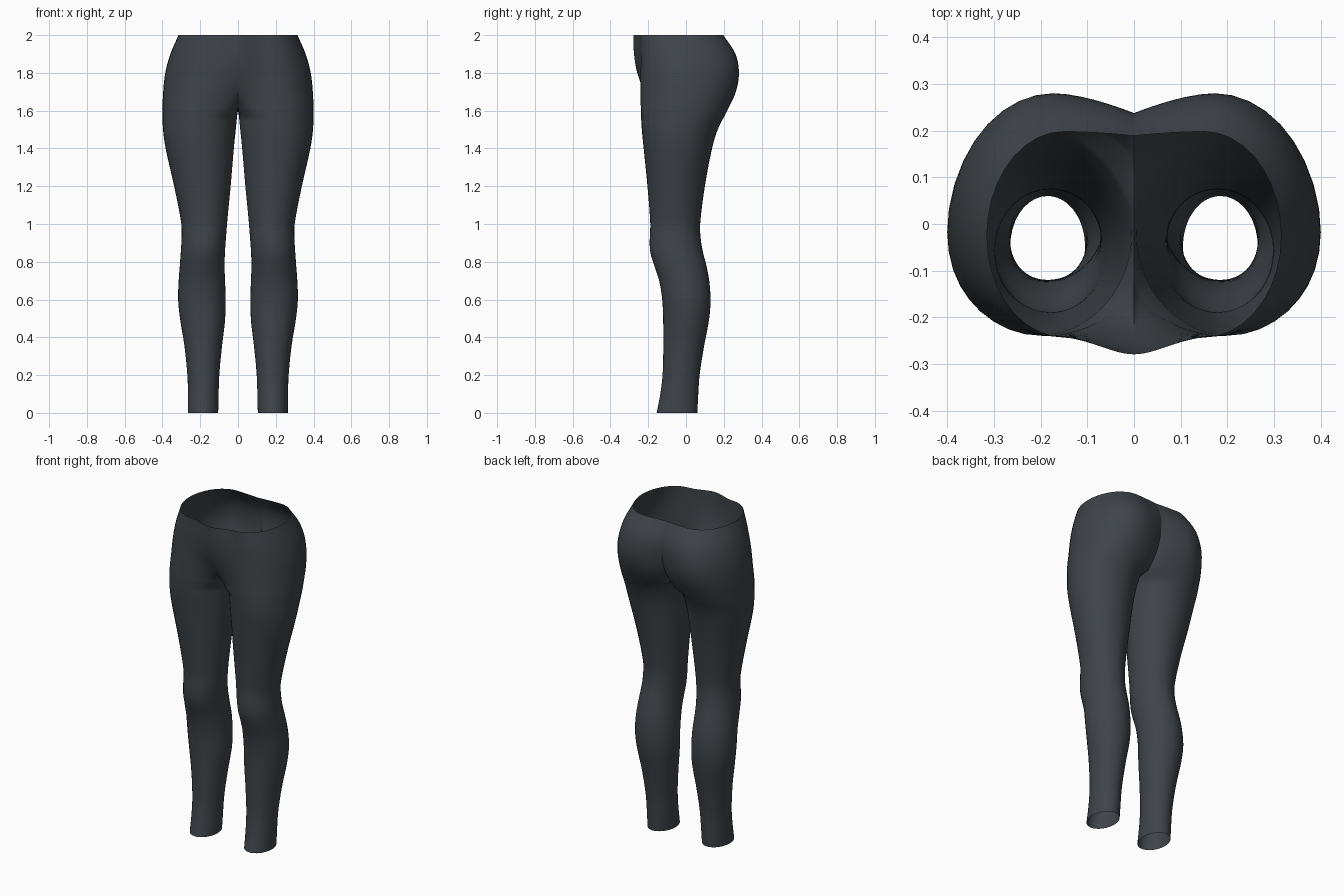
import bpy, bmesh, math

if "Cube" in bpy.data.objects:
    bpy.data.objects.remove(bpy.data.objects["Cube"])

# Outer shape by height: z, outer x, front y, back y
BODY = [
    (0.0, .265, -.155, .060), (.1, .265, -.136, .065), (.2, .268, -.124, .072),
    (.35, .283, -.120, .095), (.5, .307, -.121, .123), (.6, .317, -.126, .130),
    (.7, .314, -.142, .123), (.78, .308, -.168, .108), (.85, .303, -.189, .090),
    (.92, .299, -.192, .078), (1.0, .300, -.189, .075), (1.2, .338, -.204, .100),
    (1.4, .383, -.224, .138), (1.5, .397, -.234, .168), (1.6, .400, -.239, .218),
    (1.7, .396, -.240, .264), (1.8, .385, -.240, .280), (1.9, .358, -.242, .262),
    (2.0, .315, -.242, .198)]
# Inner side of each leg: z, inner x
INNER = [(0.0, .105), (.2, .099), (.35, .085), (.5, .068), (.65, .067), (.8, .071),
         (1.0, .058), (1.2, .039), (1.4, .022), (1.5, .012), (1.6, .002)]
# Centre line of the hips: z, front y, back y, roundness towards the crotch, bulge x
HIPS = [(1.6, -.10, .11, 1, .200), (1.65, -.175, .165, .7, .190), (1.7, -.218, .203, .35, .180),
        (1.8, -.258, .233, 0, .172), (1.9, -.275, .233, 0, .162), (2.0, -.279, .189, 0, .150)]
CROTCH = 1.6
T_END = math.radians(65)
Q, NI = 9, 8                      # segments per quarter, segments of the inner arc


def sample(table, z):
    """Smooth (cubic) interpolation of a table by its first column."""
    i = 0
    while i < len(table) - 2 and z > table[i + 1][0]:
        i += 1
    a, b = table[i], table[i + 1]
    p, n = table[max(i - 1, 0)], table[min(i + 2, len(table) - 1)]
    h = b[0] - a[0]
    t = (z - a[0]) / h
    out = []
    for k in range(1, len(a)):
        ma = (b[k] - p[k]) / (b[0] - p[0]) * h
        mb = (n[k] - a[k]) / (n[0] - a[0]) * h
        out.append((2*t**3 - 3*t*t + 1) * a[k] + (t**3 - 2*t*t + t) * ma
                   + (3*t*t - 2*t**3) * b[k] + (t**3 - t*t) * mb)
    return out


def outer_arc(z, cx, xo, yf, ym, yb):
    """Front bulge round the outside to the back bulge."""
    pts = []
    for i in range(2 * Q + 1):
        a = -math.pi / 2 + math.pi * i / (2 * Q)
        y = ym + math.sin(a) * ((yb - ym) if a > 0 else (ym - yf))
        pts.append((cx + (xo - cx) * math.cos(a), y, z))
    return pts


def leg_ring(z):
    xo, yf, yb = sample(BODY, z)
    xi, = sample(INNER, z)
    cx, ym = (xi + xo) / 2, (yf + yb) / 2

    def inner(t, y_end):
        return (cx - (cx - xi) * math.sin(t), ym + (y_end - ym) * math.cos(t), z)
    ts = [T_END * i / Q for i in range(1, Q + 1)]
    front = [inner(t, yf) for t in reversed(ts)]
    back = [inner(t, yb) for t in ts]
    arc = []
    for i in range(1, NI):
        t = T_END + (math.pi - 2 * T_END) * i / NI
        arc.append(inner(t, yb) if t <= math.pi / 2 else inner(math.pi - t, yf))
    return front + outer_arc(z, cx, xo, yf, ym, yb) + back + arc


def hip_ring(z):
    xo, yf, yb = sample(BODY, z)
    yf0, yb0, e, cx = sample(HIPS, z)
    e = min(max(e, 0), 1)
    ym = (yf + yb) / 2 * .7 - .01
    front, back = [], []
    for i in range(1, Q + 1):
        t = math.pi / 2 * i / Q
        s = math.sin(t)
        x = 0 if i == Q else cx * (1 - s)
        rnd = 1 - math.cos(t)
        wf = e * rnd + (1 - e) * s * s * (3 - 2 * s)
        wb = e * rnd + (1 - e) * s ** 1.7
        front.insert(0, (x, yf + (yf0 - yf) * wf, z))
        back.append((x, yb + (yb0 - yb) * wb, z))
    return front + outer_arc(z, cx, xo, yf, ym, yb) + back


def bridge(bm, low, high, closed):
    n = len(low)
    for i in range(n if closed else n - 1):
        j = (i + 1) % n
        bm.faces.new((low[i], low[j], high[j], high[i]))


bm = bmesh.new()

# Hips: open half rings from the crotch to the waist
hips = [[bm.verts.new(p) for p in hip_ring(CROTCH + .4 * i / 20)] for i in range(21)]
for lo, hi in zip(hips, hips[1:]):
    bridge(bm, lo, hi, False)

# Leg: closed rings, the last one sharing the crotch ring of the hips
legs = [[bm.verts.new(p) for p in leg_ring(CROTCH * i / 56)] for i in range(56)]
y_b, y_f = hips[0][-1].co.y, hips[0][0].co.y
seam = [bm.verts.new((0, y_b + (y_f - y_b) * i / NI, CROTCH)) for i in range(1, NI)]
legs.append(hips[0] + seam)
for lo, hi in zip(legs, legs[1:]):
    bridge(bm, lo, hi, True)

# Mirrored half, welded on the centre line
half = bm.verts[:] + bm.edges[:] + bm.faces[:]
bmesh.ops.mirror(bm, geom=half, axis='X', merge_dist=1e-5)
bmesh.ops.remove_doubles(bm, verts=bm.verts[:], dist=1e-5)
bmesh.ops.recalc_face_normals(bm, faces=bm.faces[:])
# Make the shell face outwards
bm.faces.ensure_lookup_table()
outermost = max(bm.faces, key=lambda f: f.calc_center_median().x)
if outermost.normal.x < 0:
    bmesh.ops.reverse_faces(bm, faces=bm.faces[:])

mesh = bpy.data.meshes.new("leggings")
bm.to_mesh(mesh)
bm.free()
leggings = bpy.data.objects.new("leggings", mesh)
bpy.context.collection.objects.link(leggings)

fabric = bpy.data.materials.new("dark slate fabric")
fabric.diffuse_color = (.050, .058, .067, 1)
fabric.use_nodes = True
fabric.node_tree.nodes["Principled BSDF"].inputs["Base Color"].default_value = fabric.diffuse_color
mesh.materials.append(fabric)

bpy.context.view_layer.objects.active = leggings
leggings.select_set(True)
bpy.ops.object.shade_smooth_by_angle(angle=math.radians(50))
